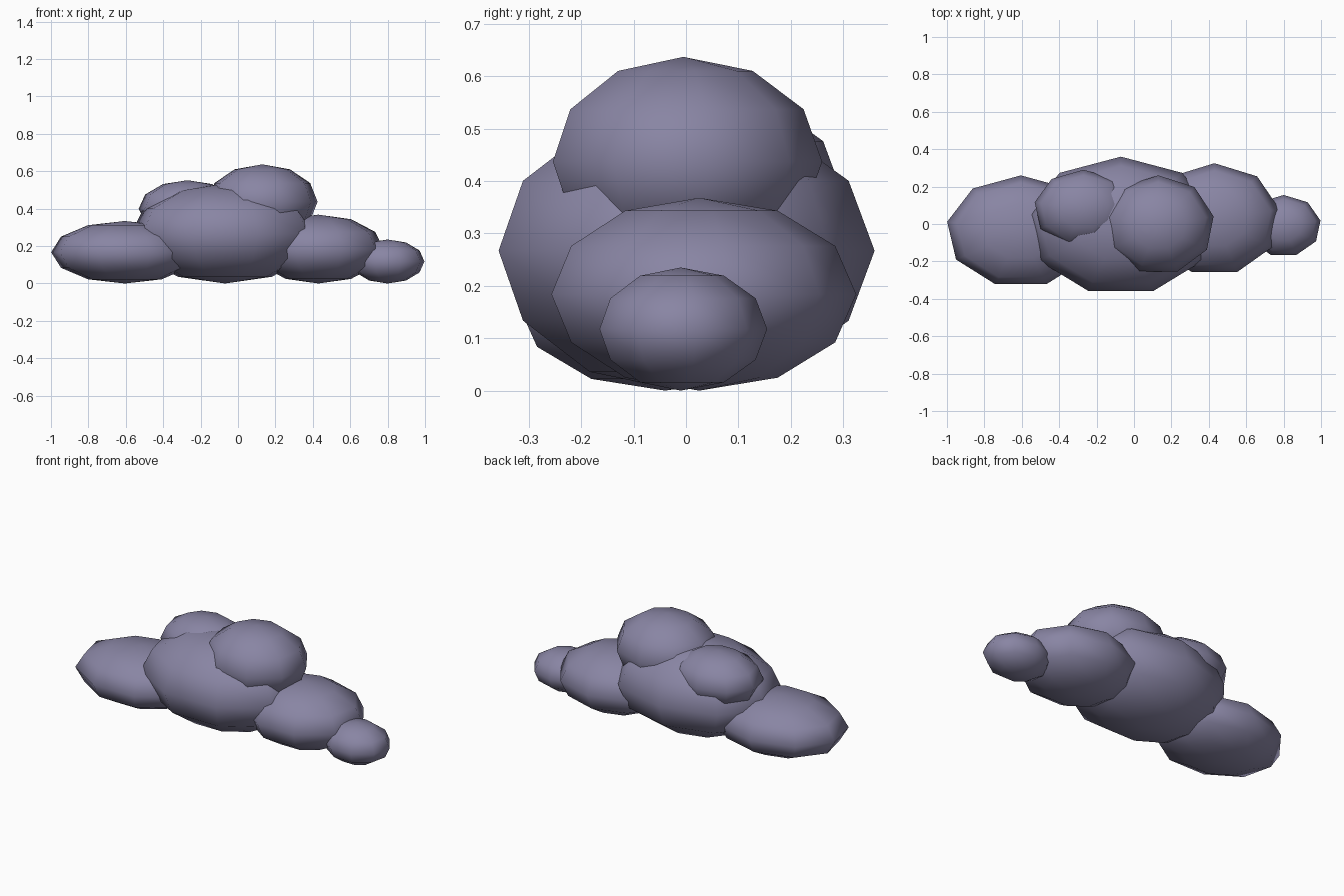
import bpy
import bmesh
from mathutils import Matrix

cube = bpy.data.objects.get("Cube")
if cube:
    bpy.data.objects.remove(cube, do_unlink=True)

# Single cloud colour
COLOUR = (0.25, 0.235, 0.37, 1.0)
mat = bpy.data.materials.new("dusky lavender")
mat.use_nodes = True
mat.diffuse_color = COLOUR
bsdf = mat.node_tree.nodes["Principled BSDF"]
bsdf.inputs["Base Color"].default_value = COLOUR
bsdf.inputs["Roughness"].default_value = 0.9


def puff(name, centre, radii):
    """Low-poly, smooth-shaded ellipsoid puff."""
    mesh = bpy.data.meshes.new(name)
    bm = bmesh.new()
    bmesh.ops.create_uvsphere(bm, u_segments=9, v_segments=6, radius=1.0,
                              matrix=Matrix.Diagonal((*radii, 1.0)))
    for face in bm.faces:
        face.smooth = True
    bm.to_mesh(mesh)
    bm.free()
    mesh.materials.append(mat)
    obj = bpy.data.objects.new(name, mesh)
    obj.location = centre
    bpy.context.collection.objects.link(obj)
    return obj


# Base row of puffs, resting on the ground
for name, x, y, radii in (
    ("main_puff", -0.07, -0.01, (0.51, 0.37, 0.267)),
    ("right_puff", -0.605, -0.04, (0.40, 0.30, 0.167)),
    ("left_puff", 0.43, 0.025, (0.355, 0.30, 0.184)),
    ("left_end_puff", 0.80, -0.01, (0.20, 0.165, 0.1175)),
):
    puff(name, (x, y, radii[2]), radii)

# Upper puffs, sunk into the main one
puff("top_puff", (0.13, -0.005, 0.437), (0.30, 0.265, 0.20))
puff("upper_back_puff", (-0.27, 0.08, 0.40), (0.265, 0.21, 0.152))
